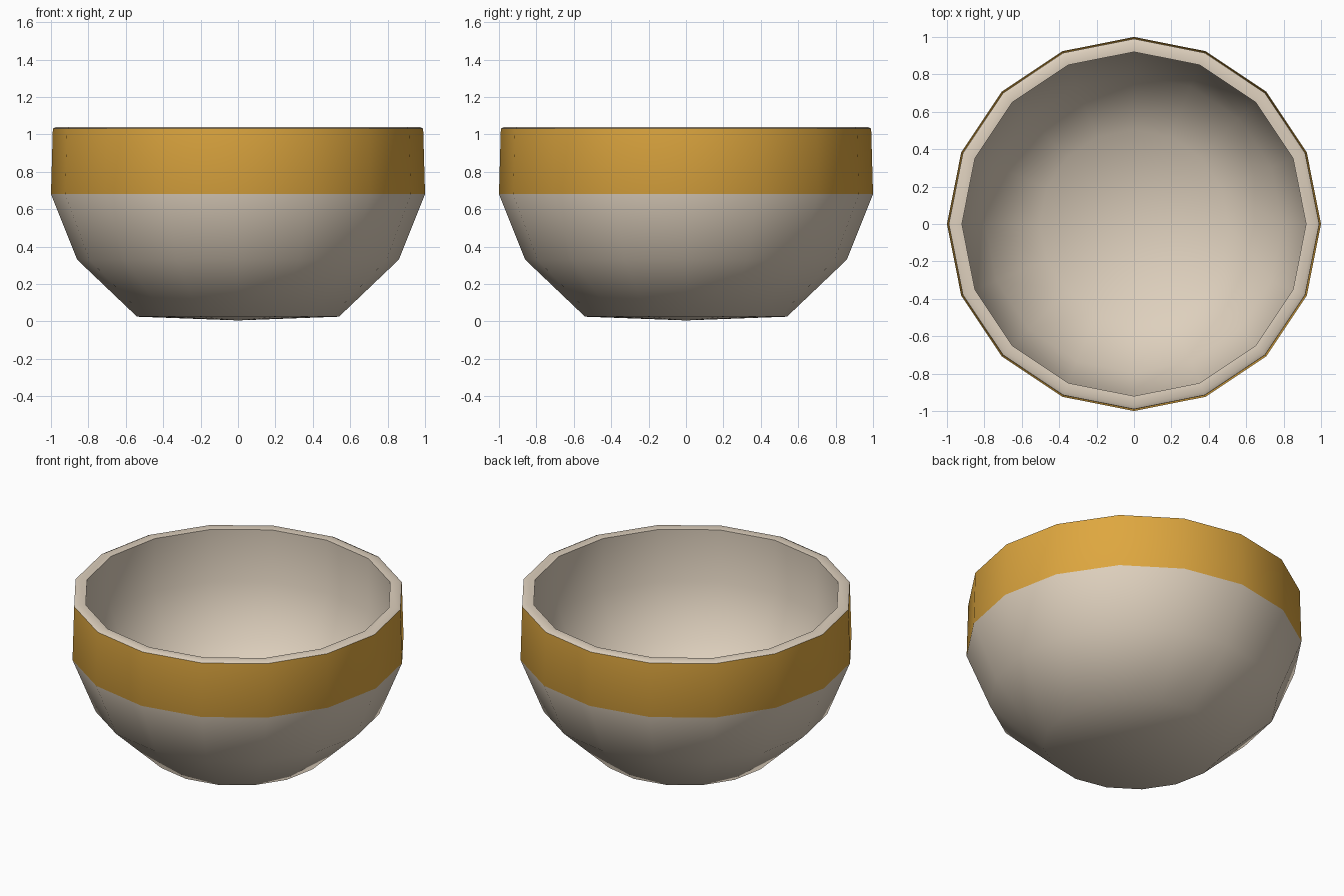
import bpy, bmesh, math

if "Cube" in bpy.data.objects:
    bpy.data.objects.remove(bpy.data.objects["Cube"])

SIDES = 16


def material(name, rgb):
    m = bpy.data.materials.new(name)
    m.diffuse_color = (*rgb, 1)
    m.use_nodes = True
    m.node_tree.nodes["Principled BSDF"].inputs["Base Color"].default_value = m.diffuse_color
    return m


# (radius, height) profile: outside from base centre to rim, then down the inside
profile = [(0, 0.005), (0.54, 0.025), (0.86, 0.33), (1.0, 0.68), (0.99, 1.03),
           (0.97, 1.04), (0.92, 1.035), (0.925, 0.69), (0.795, 0.37),
           (0.505, 0.10), (0, 0.08)]
BAND = 3  # profile segment painted gold

bm = bmesh.new()
rings = []
for r, z in profile:
    if r == 0:
        rings.append([bm.verts.new((0, 0, z))] * SIDES)
    else:
        rings.append([bm.verts.new((r * math.cos(2 * math.pi * i / SIDES),
                                    r * math.sin(2 * math.pi * i / SIDES), z))
                      for i in range(SIDES)])

# Skin neighbouring rings; the centre points become triangle fans
for s in range(len(rings) - 1):
    a, b = rings[s], rings[s + 1]
    for i in range(SIDES):
        j = (i + 1) % SIDES
        corners = list(dict.fromkeys([a[i], a[j], b[j], b[i]]))
        f = bm.faces.new(corners)
        f.material_index = 1 if s == BAND else 0
bmesh.ops.recalc_face_normals(bm, faces=bm.faces)

mesh = bpy.data.meshes.new("bowl")
bm.to_mesh(mesh)
bm.free()
mesh.materials.append(material("cream ceramic", (0.73, 0.63, 0.51)))
mesh.materials.append(material("gold band", (0.73, 0.385, 0.05)))
bowl = bpy.data.objects.new("bowl", mesh)
bpy.context.collection.objects.link(bowl)

# Smooth walls, crisp rim
bpy.context.view_layer.objects.active = bowl
bowl.select_set(True)
bpy.ops.object.shade_smooth_by_angle(angle=math.radians(50))
